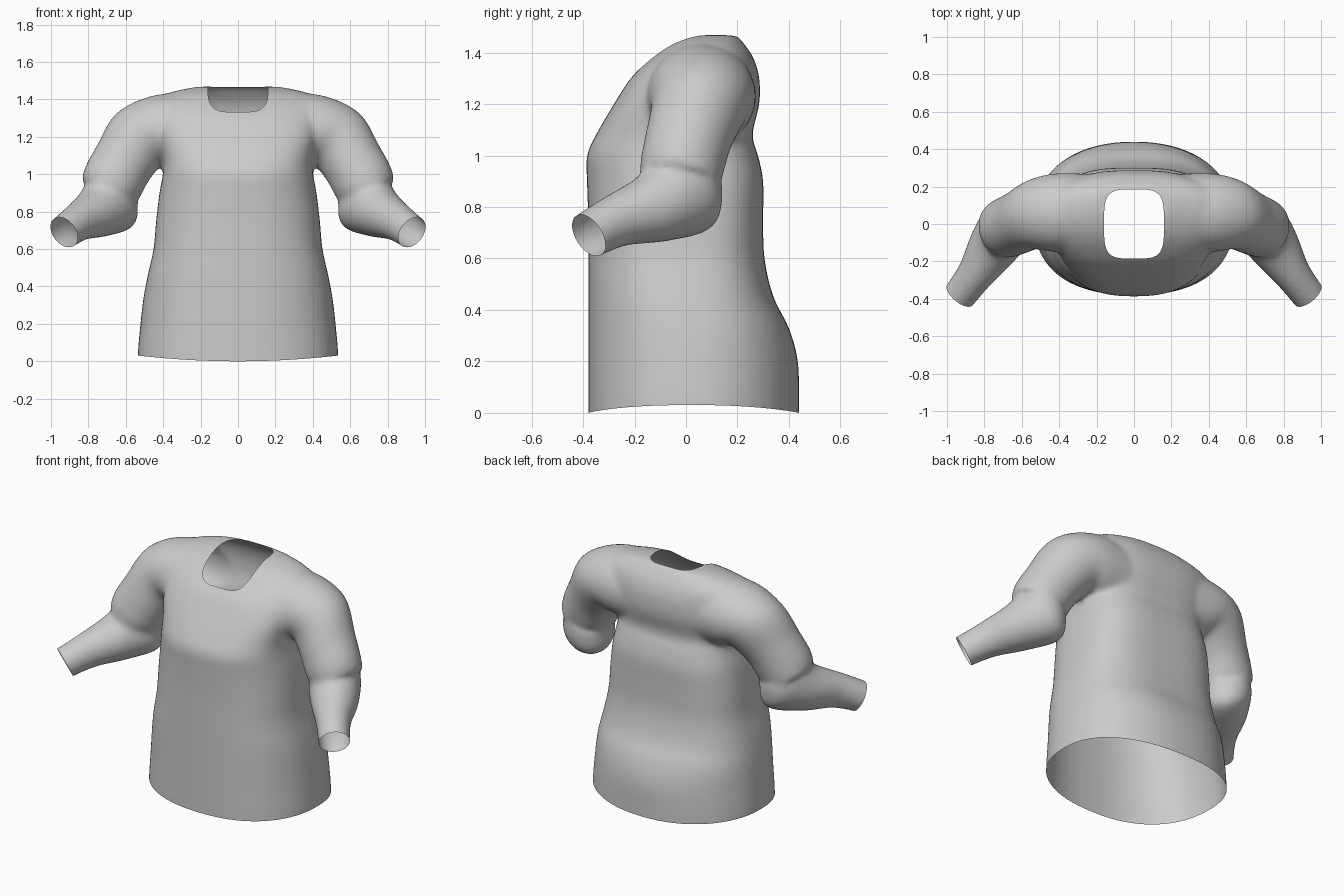
import bpy, bmesh
from math import cos, sin, pi, copysign
from mathutils import Vector

if "Cube" in bpy.data.objects:
    bpy.data.objects.remove(bpy.data.objects["Cube"])

SEG = 48
Z = Vector((0, 0, 1))


def spow(v, e):
    return copysign(abs(v) ** e, v)


def ring(c, u, v, front=2.0, back=2.0):
    """Superellipse ring around c with half-axes u and v; squareness per half."""
    out = []
    for i in range(SEG):
        a = 2 * pi * i / SEG
        e = 2 / (back if sin(a) > 0 else front)
        out.append(c + u * spow(cos(a), e) + v * spow(sin(a), e))
    return out


def soften(rings, steps=5):
    """Catmull-Rom interpolation between rings."""
    out, n = [], len(rings)
    for k in range(n - 1):
        quad = (rings[max(k - 1, 0)], rings[k], rings[k + 1], rings[min(k + 2, n - 1)])
        for s in range(steps):
            t = s / steps
            out.append([.5 * (2 * b + (c - a) * t + (2 * a - 5 * b + 4 * c - d) * t * t
                              + (3 * b - a - 3 * c + d) * t ** 3)
                        for a, b, c, d in zip(*quad)])
    return out + [rings[-1]]


def loft(bm, rings):
    """Closed skin over a list of rings."""
    loops = [[bm.verts.new(p) for p in r] for r in rings]
    for a, b in zip(loops, loops[1:]):
        for i in range(SEG):
            j = (i + 1) % SEG
            bm.faces.new((a[i], a[j], b[j], b[i]))
    bm.faces.new(loops[0][::-1])
    bm.faces.new(loops[-1])


def tube(bm, stations, side):
    """Sleeve tube; each station is centre, direction, horizontal and upright radius."""
    rings = []
    for c, n, ru, rv in stations:
        n = Vector(n).normalized()
        u = Z.cross(n).normalized()
        v = n.cross(u)
        r = ring(Vector(c), u * ru, v * rv)
        rings.append([Vector((p.x * side, p.y, p.z)) for p in r])
    loft(bm, soften(rings))


def make_object(name, bm):
    bmesh.ops.recalc_face_normals(bm, faces=bm.faces[:])
    me = bpy.data.meshes.new(name)
    bm.to_mesh(me)
    bm.free()
    ob = bpy.data.objects.new(name, me)
    bpy.context.collection.objects.link(ob)
    return ob


# torso profile: z, half width, front y, back y, front and back squareness
TORSO = [(-.08, .535, -.38, .44, 2.4, 2.2), (.03, .535, -.38, .44, 2.4, 2.2),
         (.2, .522, -.38, .435, 2.4, 2.2), (.33, .507, -.38, .40, 2.4, 2.4),
         (.45, .485, -.38, .34, 2.4, 2.7), (.6, .452, -.38, .305, 2.4, 3.0),
         (.75, .438, -.38, .30, 2.4, 3.1), (.9, .42, -.385, .30, 2.4, 3.1),
         (1.0, .402, -.385, .28, 2.5, 3.1), (1.08, .40, -.35, .258, 2.7, 3.1),
         (1.2, .43, -.28, .285, 3.0, 2.8), (1.3, .455, -.215, .285, 2.8, 2.6),
         (1.38, .455, -.135, .262, 2.6, 2.5), (1.435, .37, -.055, .225, 2.4, 2.4),
         (1.468, .22, .03, .20, 2.2, 2.2)]
bm = bmesh.new()
loft(bm, soften([ring(Vector((0, (f + b) / 2, z)), Vector((w, 0, 0)),
                      Vector((0, (b - f) / 2, 0)), ef, eb) for z, w, f, b, ef, eb in TORSO]))

# sleeves: upper arm hangs over a separate forearm to leave the elbow crease
CUFF, CUFF_N = Vector((.93, -.378, .69)), Vector((.57, -.68, -.45)).normalized()
UPPER = [((.12, .06, 1.22), (1, 0, -.05), .20, .215),
         ((.39, .06, 1.23), (.97, 0, -.2), .212, .20),
         ((.525, .055, 1.19), (.75, 0, -.65), .19, .185),
         ((.615, .01, 1.06), (.55, -.05, -.83), .170, .168),
         ((.67, -.015, .96), (.5, -.12, -.85), .163, .168),
         ((.70, -.025, .905), (.4, -.15, -.9), .155, .15)]
FOREARM = [((.655, .02, .92), (.4, -.3, -.8), .13, .13),
           ((.68, -.015, .845), (.5, -.5, -.65), .15, .178),
           ((.76, -.13, .79), (.55, -.68, -.42), .135, .137),
           ((.85, -.27, .745), (.57, -.68, -.42), .10, .105),
           (CUFF, CUFF_N, .09, .092),
           (CUFF + CUFF_N * .08, CUFF_N, .09, .092)]
for s in (1, -1):
    tube(bm, UPPER, s)
    tube(bm, FOREARM, s)
shirt = make_object("shirt", bm)

# neck opening cutter
NECK = (Vector((0, .0, 0)), .16, .185, 4.0)
bm = bmesh.new()
loft(bm, [ring(NECK[0] + Z * z, Vector((NECK[1], 0, 0)), Vector((0, NECK[2], 0)), NECK[3], NECK[3])
          for z in (1.2, 1.7)])
cutter = make_object("neck_cutter", bm)
cutter.hide_render = True

# fuse the cloth, relax it, cut the neck
m = shirt.modifiers.new("fuse", 'REMESH')
m.mode, m.voxel_size = 'VOXEL', .014
m = shirt.modifiers.new("relax", 'SMOOTH')
m.factor, m.iterations = .5, 14
m = shirt.modifiers.new("neck", 'BOOLEAN')
m.operation, m.solver, m.object = 'DIFFERENCE', 'EXACT', cutter
bpy.context.view_layer.objects.active = shirt
shirt.select_set(True)
for name in ("fuse", "relax", "neck"):
    bpy.ops.object.modifier_apply(modifier=name)
bpy.data.objects.remove(cutter)

bm = bmesh.new()
bm.from_mesh(shirt.data)


def in_neck(p):
    c, a, b, e = NECK
    return p.z > 1.19 and abs(p.x / a) ** e + abs((p.y - c.y) / b) ** e < 1.002


# open the neck, the hem and both cuffs
bmesh.ops.delete(bm, geom=[f for f in bm.faces if in_neck(f.calc_center_median())],
                 context='FACES')


def slice_off(co, no, keep):
    fs = [f for f in bm.faces if keep(f.calc_center_median())]
    geom = list({v for f in fs for v in f.verts}) + list({e for f in fs for e in f.edges}) + fs
    bmesh.ops.bisect_plane(bm, geom=geom, plane_co=co, plane_no=no, clear_outer=True)


slice_off(Vector((0, 0, 0)), -Z, lambda p: p.z < .2)
for s in (1, -1):
    slice_off(Vector((CUFF.x * s, CUFF.y, CUFF.z)),
              Vector((CUFF_N.x * s, CUFF_N.y, CUFF_N.z)), lambda p: p.x * s > .75)

# hem rises slightly towards the side seams
for v in bm.verts:
    if v.co.z < .2:
        v.co.z += .03 * (v.co.x / .53) ** 2 * (1 - v.co.z / .2)
for f in bm.faces:
    f.smooth = True
bm.to_mesh(shirt.data)
bm.free()
